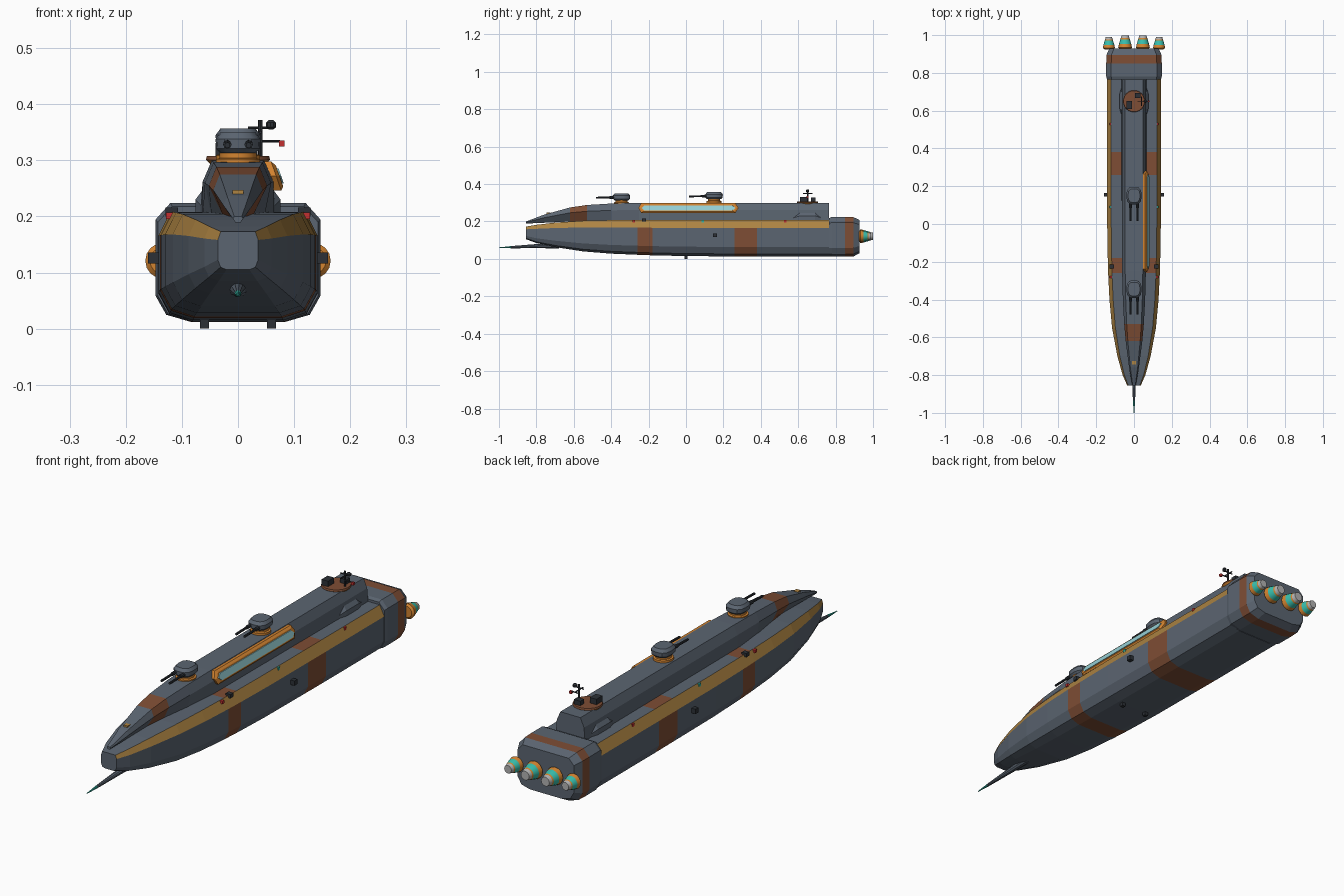
import bpy, bmesh
from math import cos, sin, tau
from mathutils import Vector

default = bpy.data.objects.get("Cube")
if default:
    bpy.data.objects.remove(default)

COLOURS = {
    "slate": (0.105, 0.13, 0.165), "charcoal": (0.025, 0.03, 0.037),
    "gold": (0.42, 0.23, 0.055), "rust": (0.21, 0.075, 0.035),
    "orange": (0.65, 0.23, 0.03), "teal": (0.04, 0.52, 0.42),
    "glass": (0.30, 0.62, 0.66), "red": (0.55, 0.03, 0.03),
    "pale_grey": (0.45, 0.45, 0.45),
}
NAMES = list(COLOURS)
MATS = []
for mat_name, rgb in COLOURS.items():
    m = bpy.data.materials.new(mat_name)
    m.use_nodes = True
    m.diffuse_color = (*rgb, 1)
    m.node_tree.nodes["Principled BSDF"].inputs["Base Color"].default_value = (*rgb, 1)
    MATS.append(m)


def finish(name, bm, smooth=False):
    bmesh.ops.recalc_face_normals(bm, faces=bm.faces)
    mesh = bpy.data.meshes.new(name)
    bm.to_mesh(mesh)
    bm.free()
    for m in MATS:
        mesh.materials.append(m)
    ob = bpy.data.objects.new(name, mesh)
    bpy.context.collection.objects.link(ob)
    if smooth:
        bpy.ops.object.select_all(action="DESELECT")
        ob.select_set(True)
        bpy.context.view_layer.objects.active = ob
        bpy.ops.object.shade_smooth_by_angle(angle=0.6)
    return ob


def loft(name, rings, colour, smooth=False):
    """Skin rings of points; colour(segment, side) names the material, side -1 is a cap."""
    bm = bmesh.new()
    vs = [[bm.verts.new(p) for p in ring] for ring in rings]
    n = len(vs[0])
    for s in range(len(vs) - 1):
        for k in range(n):
            f = bm.faces.new((vs[s][k], vs[s][(k + 1) % n], vs[s + 1][(k + 1) % n], vs[s + 1][k]))
            f.material_index = NAMES.index(colour(s, k))
    for s, ring in ((0, vs[0]), (len(vs) - 2, vs[-1])):
        bm.faces.new(ring).material_index = NAMES.index(colour(s, -1))
    return finish(name, bm, smooth)


def lathe(name, start, axis, profile, colours, n=14):
    """Round part along an axis; profile holds (distance, radius)."""
    axis = Vector(axis).normalized()
    side = axis.orthogonal().normalized()
    up = axis.cross(side)
    rings = [[Vector(start) + axis * d + (side * cos(tau * k / n) + up * sin(tau * k / n)) * r
              for k in range(n)] for d, r in profile]
    return loft(name, rings, lambda s, k: colours[min(s, len(colours) - 1)], True)


def rod(name, a, b, r, colour="charcoal"):
    d = Vector(b) - Vector(a)
    return lathe(name, a, d, [(0, r), (d.length, r)], [colour], 8)


def box(name, centre, size, colour="charcoal"):
    bm = bmesh.new()
    bmesh.ops.create_cube(bm, size=1)
    for v in bm.verts:
        v.co = Vector(centre) + Vector([a * b for a, b in zip(v.co, size)])
    for f in bm.faces:
        f.material_index = NAMES.index(colour)
    return finish(name, bm)


def section(y, w, top, bottom, half):
    """Mirrored cross-section from half-profile fractions, bottom to top."""
    right = [(w * u, y, bottom + (top - bottom) * v) for u, v in half]
    return right + [(-x, yy, z) for x, yy, z in reversed(right)]


# Main hull: gold upper chamfers and rust bands
HULL = [(0.57, 0), (0.86, 0.07), (1, 0.26), (1, 0.78), (0.85, 1)]
stations = [(-0.855, 0.036, 0.173, 0.105), (-0.8, 0.06, 0.182, 0.085), (-0.7, 0.088, 0.194, 0.063),
            (-0.55, 0.116, 0.204, 0.04), (-0.4, 0.13, 0.207, 0.028), (-0.26, 0.137, 0.208, 0.022),
            (-0.18, 0.139, 0.208, 0.019), (0, 0.142, 0.208, 0.015), (0.26, 0.142, 0.208, 0.013),
            (0.38, 0.142, 0.208, 0.012), (0.77, 0.142, 0.208, 0.012)]


def hull_colour(s, k):
    if k in (3, 5):
        return "gold"
    return "rust" if stations[s][0] in (-0.26, 0.26) and k >= 0 else "slate"


loft("main_hull", [section(*st, HULL) for st in stations], hull_colour)

# Stern block with one rust band
BLOCK = [(0.57, 0), (0.87, 0.06), (1, 0.22), (1, 0.86), (0.82, 1)]
stern = [(0.765, 0.143, 0.218, 0.014), (0.78, 0.147, 0.224, 0.012), (0.85, 0.147, 0.224, 0.012),
         (0.895, 0.146, 0.223, 0.013), (0.928, 0.13, 0.208, 0.03)]
loft("stern_block", [section(*st, BLOCK) for st in stern],
     lambda s, k: "rust" if s == 2 else "slate")

# Long upper deck with a pointed, undercut bow
upper = [(-0.855, 0.009, 0.2, 0.189, 0.5), (-0.76, 0.026, 0.236, 0.193, 0.25),
         (-0.62, 0.044, 0.275, 0.2, 0.3), (-0.53, 0.052, 0.288, 0.2, 0.5),
         (-0.4, 0.059, 0.296, 0.2, 0.8), (-0.25, 0.063, 0.3, 0.2, 1),
         (0.765, 0.063, 0.3, 0.2, 1.08)]
loft("upper_deck", [section(*st[:4], [(st[4], 0), (1, 0.62), (0.74, 1)]) for st in upper],
     lambda s, k: "rust" if s == 2 else "slate")
loft("deck_shoulder", [section(y, w, z, 0.2, [(1, 0), (1, 0.6), (0.8, 1)])
                       for y, w, z in ((0.57, 0.064, 0.23), (0.61, 0.076, 0.25),
                                       (0.69, 0.076, 0.25), (0.73, 0.064, 0.23))],
     lambda s, k: "slate")
box("bow_plate", (0, -0.735, 0.243), (0.02, 0.02, 0.008), "gold")

# Bow spike
lathe("bow_spike", (0, -0.68, 0.073), (0, -0.32, -0.013),
      [(0, 0.017), (0.1, 0.012), (0.255, 0.006), (0.32, 0.0015)], ["slate", "slate", "teal"], 10)


# Twin-gun turrets
def rounded(z, scale, y):
    pts = []
    for k in range(16):
        c, s = cos(tau * (k + 0.5) / 16), sin(tau * (k + 0.5) / 16)
        grow = scale / (abs(c) ** 3 + abs(s) ** 3) ** (1 / 3)
        pts.append((0.04 * c * grow, y + 0.047 * s * grow, z))
    return pts


for label, y, z in (("fore", -0.345, 0.293), ("mid", 0.15, 0.3)):
    lathe(label + "_turret_ring", (0, y, z), (0, 0, 1),
          [(0, 0.04), (0.009, 0.04), (0.011, 0.033), (0.024, 0.033)], ["orange"], 20)
    loft(label + "_turret", [rounded(z + h, sc, y) for h, sc in
                             ((0.02, 0.8), (0.028, 0.98), (0.045, 1), (0.057, 0.78))],
         lambda s, k: "slate", True)
    for side in (-1, 1):
        x = side * 0.019
        rod(label + "_turret_barrel", (x, y - 0.03, z + 0.036), (x, y - 0.135, z + 0.034), 0.005)
        rod(label + "_turret_sleeve", (x, y - 0.03, z + 0.036), (x, y - 0.065, z + 0.035), 0.0075)


# Leaning side window in a pointed frame, left side only
def hexagon(length, height, out):
    pts = [(-1, 0), (-0.94, 1), (0.94, 1), (1, 0), (0.94, -1), (-0.94, -1)]
    return [(0.06 + out - 0.35 * height * v, 0.013 + length * u, 0.272 + height * v) for u, v in pts]


loft("window_frame", [hexagon(0.268, 0.026, -0.015), hexagon(0.268, 0.026, 0.008),
                      hexagon(0.258, 0.019, 0.014)], lambda s, k: "orange")
loft("window_glass", [hexagon(0.252, 0.014, 0.008), hexagon(0.25, 0.0135, 0.017)],
     lambda s, k: "glass")

# Sensor platform, mast and lamps
lathe("sensor_platform", (0, 0.65, 0.293), (0, 0, 1),
      [(0, 0.05), (0.008, 0.058), (0.015, 0.056)], ["orange", "rust"], 20)
box("sensor_box_fore", (-0.025, 0.63, 0.319), (0.03, 0.04, 0.024))
box("sensor_box_aft", (0.02, 0.68, 0.317), (0.03, 0.025, 0.02))
rod("mast", (0.04, 0.65, 0.3), (0.04, 0.65, 0.372), 0.004)
rod("mast_lower_arm", (0.04, 0.65, 0.334), (0.075, 0.65, 0.334), 0.0025)
rod("mast_upper_arm", (0.018, 0.65, 0.358), (0.06, 0.65, 0.358), 0.0025)
rod("mast_cross_arm", (0.04, 0.625, 0.35), (0.04, 0.675, 0.35), 0.0025)
box("mast_lamp", (0.078, 0.65, 0.33), (0.01, 0.01, 0.011), "red")
lathe("mast_ball", (0.059, 0.65, 0.355), (0, 0, 1),
      [(0, 0.004), (0.004, 0.009), (0.012, 0.009), (0.017, 0.004)], ["charcoal"], 10)

# Four engine nozzles in a row
for x, size in ((-0.133, 0.92), (-0.047, 1.05), (0.047, 1.05), (0.133, 0.92)):
    lathe("engine_nozzle", (x, 0.925, 0.121), (0, 1, 0),
          [(d * size, r * size) for d, r in
           ((0, 0.026), (0.008, 0.035), (0.026, 0.031), (0.05, 0.024), (0.056, 0.022),
            (0.07, 0.018))],
          ["orange", "orange", "teal", "orange", "pale_grey"], 16)

# Mirrored hull fittings
for side in (-1, 1):
    box("side_sensor", (side * 0.149, 0.155, 0.126), (0.022, 0.02, 0.02))
    box("keel_sensor", (side * 0.06, 0, 0.01), (0.016, 0.016, 0.02))
    box("deck_box", (side * 0.118, -0.225, 0.208), (0.022, 0.02, 0.016))
    for y, colour in ((-0.28, "red"), (0.53, "red"), (0.09, "teal")):
        box("running_light", (side * 0.122, y, 0.201), (0.013, 0.012, 0.012), colour)
